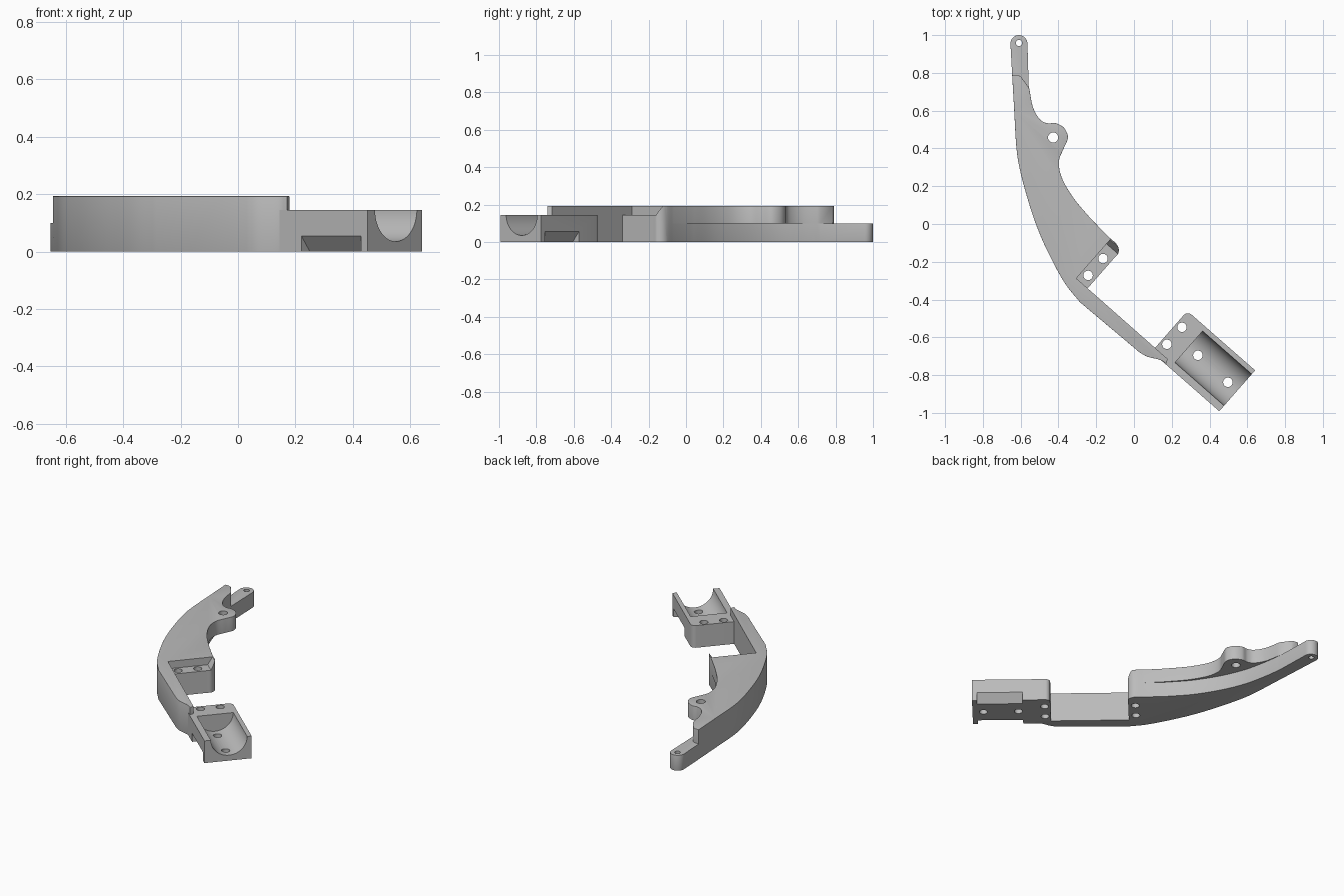
import bpy, bmesh, math
from mathutils import Vector

if "Cube" in bpy.data.objects:
    bpy.data.objects.remove(bpy.data.objects["Cube"], do_unlink=True)

grey = bpy.data.materials.new("plain grey")
grey.use_nodes = True
grey.diffuse_color = (0.5, 0.5, 0.5, 1)
grey.node_tree.nodes["Principled BSDF"].inputs["Base Color"].default_value = (0.5, 0.5, 0.5, 1)

# Clamp frame: A runs along the clamp, B across it
A, B = Vector((0.752, -0.659, 0)), Vector((0.659, 0.752, 0))


def ab(a, b):
    p = A * a + B * b
    return (p.x, p.y)


def upright(u, v, w):
    return Vector((u, v, w))


def along_clamp(u, v, w):
    return A * w + B * u + Vector((0, 0, v))


def spline(points, steps=6):
    """Smooth run of points through the given ones."""
    p = [Vector(q) for q in points]
    p = [2 * p[0] - p[1]] + p + [2 * p[-1] - p[-2]]
    out = []
    for i in range(1, len(p) - 2):
        for k in range(steps):
            t = k / steps
            out.append(0.5 * (2 * p[i] + (p[i + 1] - p[i - 1]) * t
                       + (2 * p[i - 1] - 5 * p[i] + 4 * p[i + 1] - p[i + 2]) * t * t
                       + (3 * p[i] - p[i - 1] - 3 * p[i + 1] + p[i + 2]) * t ** 3))
    return [tuple(q) for q in out] + [tuple(points[-1])]


def circle(cx, cy, r, start=0, sweep=360, n=32):
    count = n if sweep == 360 else n + 1
    return [(cx + r * math.cos(math.radians(start + sweep * i / n)),
             cy + r * math.sin(math.radians(start + sweep * i / n))) for i in range(count)]


def solid(name, profile, lo, hi, place=upright, rounded=None, radius=0.014):
    """Extrude a closed profile, rounding the edges picked by a rule."""
    bm = bmesh.new()
    low = [bm.verts.new(place(u, v, lo)) for u, v in profile]
    top = [bm.verts.new(place(u, v, hi)) for u, v in profile]
    bm.faces.new(low[::-1])
    bm.faces.new(top)
    for i in range(len(low)):
        j = (i + 1) % len(low)
        bm.faces.new((low[i], low[j], top[j], top[i]))
    bmesh.ops.recalc_face_normals(bm, faces=bm.faces)
    if rounded:
        edges = [e for e in bm.edges if abs(e.verts[0].co.z - e.verts[1].co.z) < 1e-5
                 and rounded((e.verts[0].co + e.verts[1].co) / 2)]
        bmesh.ops.bevel(bm, geom=edges, offset=radius, segments=3, profile=0.5,
                        affect='EDGES', clamp_overlap=True)
    mesh = bpy.data.meshes.new(name)
    bm.to_mesh(mesh)
    bm.free()
    mesh.materials.append(grey)
    obj = bpy.data.objects.new(name, mesh)
    bpy.context.collection.objects.link(obj)
    return obj


def cut(obj, cutters):
    bpy.context.view_layer.objects.active = obj
    for c in cutters:
        m = obj.modifiers.new("cut", 'BOOLEAN')
        m.operation, m.solver, m.object = 'DIFFERENCE', 'EXACT', c
        bpy.ops.object.modifier_apply(modifier=m.name)


def hole(x, y, r=0.025):
    return solid("hole_cutter", circle(x, y, r, n=24), -0.1, 0.3)


def sharp_zone(p):
    """Ledge, inner wall and clamp side keep crisp edges."""
    return p.dot(A) > 0.0 and p.dot(B) > -0.43


# Shared outline runs
outer = spline([(-0.645, 0.79), (-0.634, 0.6), (-0.622, 0.4), (-0.6, 0.27), (-0.55, 0.09),
                (-0.5, -0.05), (-0.44, -0.18), (-0.365, -0.315), (-0.285, -0.415)])
wall = spline([(0.03, -0.68), (0.07, -0.702), (0.14, -0.72), (0.17, -0.74)], 4)
wall += [ab(0.606, -0.42), ab(0.04, -0.418)]
corner = spline([ab(0.04, -0.2), (-0.084, -0.157), (-0.081, -0.13), (-0.095, -0.103),
                 (-0.137, -0.066)], 4)
arm = outer + wall + corner

# Lower arm: full length with the thin rounded tip
tip = circle(-0.609, 0.955, 0.045, 0, 180, 16)
lower_inner = spline([(-0.23, 0.02), (-0.345, 0.15), (-0.44, 0.3), (-0.505, 0.45),
                      (-0.54, 0.6), (-0.557, 0.72)])
lower_arm = solid("lower_arm", arm + lower_inner + tip, 0, 0.1,
                  rounded=lambda p: not sharp_zone(p) and (p.z < 0.05 or p.y > 0.8))

# Upper arm: carries the side boss and stops short of the tip
boss_inner = spline([(-0.23, 0.03), (-0.307, 0.12), (-0.36, 0.2), (-0.391, 0.272),
                     (-0.396, 0.34), (-0.372, 0.4), (-0.35, 0.458), (-0.37, 0.508),
                     (-0.415, 0.534), (-0.457, 0.533), (-0.497, 0.553), (-0.534, 0.616),
                     (-0.555, 0.72)])
upper_arm = solid("upper_arm", arm + boss_inner + [(-0.6, 0.782), (-0.62, 0.79)], 0.1, 0.193,
                  rounded=lambda p: p.z > 0.15 and not sharp_zone(p))

# Clamp block with one rounded upright corner
block = [ab(0.516, -0.448), ab(0.993, -0.448), ab(0.993, -0.16)]
block += [ab(u, v) for u, v in circle(0.546, -0.19, 0.03, 90, 90, 8)]
clamp = solid("clamp_block", block, 0, 0.145)

# Cutters for the ledge, the trough, the underside chamfers and the bolt holes
ledge = solid("ledge_cutter", [(-0.418, 0.145), (-0.175, 0.145), (-0.138, 0.205), (-0.418, 0.205)],
              -0.04, 0.1, along_clamp)
trough = solid("trough_cutter", circle(-0.298, 0.146, 0.111, n=48), 0.647, 1.1, along_clamp)
chamfers = []
for edge, inward in ((-0.448, 1), (-0.16, -1)):
    chamfers.append(solid("chamfer_cutter", [(edge - inward * 0.018, -0.022),
                          (edge - inward * 0.018, 0.077), (edge + inward * 0.063, -0.022)],
                          0.686, 0.963, along_clamp))
arm_holes = [hole(-0.428, 0.458, 0.027), hole(-0.164, -0.183), hole(-0.243, -0.272)]
tip_hole = hole(-0.609, 0.958, 0.017)
clamp_holes = [hole(x, y) for x, y in
               ((0.254, -0.547), (0.174, -0.637), (0.338, -0.695), (0.497, -0.838))]

cut(upper_arm, [ledge] + arm_holes)
cut(lower_arm, arm_holes[1:] + [tip_hole])
cut(clamp, [trough] + chamfers + clamp_holes)
for c in [ledge, trough, tip_hole] + chamfers + arm_holes + clamp_holes:
    bpy.data.objects.remove(c, do_unlink=True)

# Smooth the curves, keep the corners crisp
for obj in (lower_arm, upper_arm, clamp):
    bpy.ops.object.select_all(action='DESELECT')
    obj.select_set(True)
    bpy.context.view_layer.objects.active = obj
    bpy.ops.object.shade_smooth_by_angle(angle=math.radians(32))
